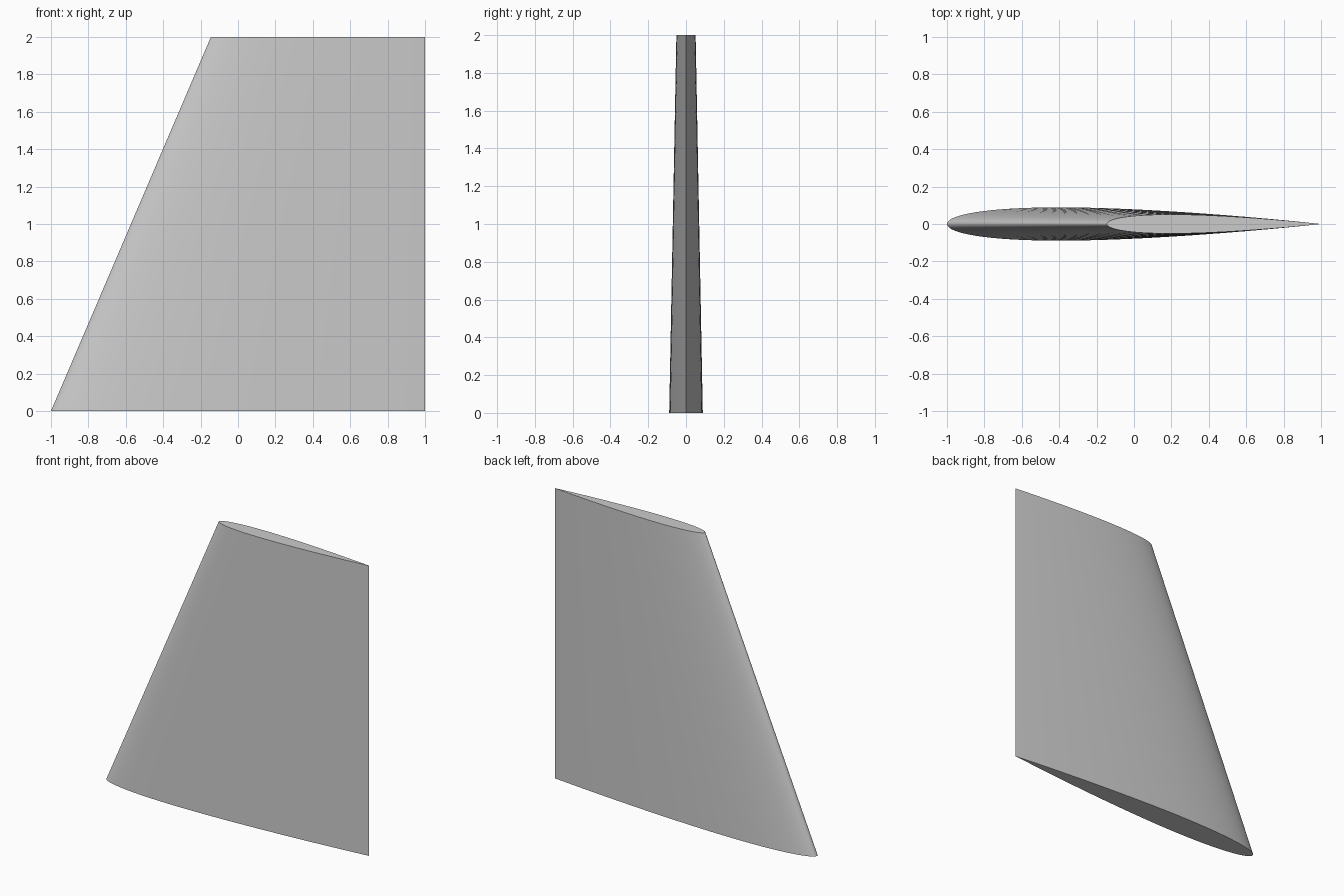
import bpy, bmesh, math

cube = bpy.data.objects.get("Cube")
if cube:
    bpy.data.objects.remove(cube, do_unlink=True)

HEIGHT, TRAILING_X = 2.0, 1.0
ROOT_CHORD, TIP_CHORD = 2.0, 1.145
THICKNESS = 0.089
STEPS = 40

grey = bpy.data.materials.new("plain grey")
grey.use_nodes = True
colour = (0.6, 0.6, 0.6, 1)
grey.diffuse_color = colour
grey.node_tree.nodes["Principled BSDF"].inputs["Base Color"].default_value = colour


def half_thickness(t):
    """Symmetric airfoil with a closed trailing edge, t from nose to tail."""
    return 5 * THICKNESS * (0.2969 * math.sqrt(t) - 0.126 * t - 0.3516 * t**2
                            + 0.2843 * t**3 - 0.1036 * t**4)


def section(bm, chord, z):
    """Closed ring of vertices: tail, +y side, nose, -y side."""
    ring = []
    for i in range(2 * STEPS):
        a = math.pi * i / STEPS
        t = (1 + math.cos(a)) / 2
        side = 1 if i <= STEPS else -1
        y = 0 if i % STEPS == 0 else side * half_thickness(t) * chord
        ring.append(bm.verts.new((TRAILING_X - chord * (1 - t), y, z)))
    return ring


# Tapered fin: skin between root and tip sections, with flat end caps
bm = bmesh.new()
root = section(bm, ROOT_CHORD, 0)
tip = section(bm, TIP_CHORD, HEIGHT)
for i in range(len(root)):
    j = (i + 1) % len(root)
    bm.faces.new((root[i], root[j], tip[j], tip[i]))
bm.faces.new(root[::-1])
bm.faces.new(tip)
bmesh.ops.recalc_face_normals(bm, faces=bm.faces)
mesh = bpy.data.meshes.new("tapered_fin")
bm.to_mesh(mesh)
bm.free()
mesh.materials.append(grey)

fin = bpy.data.objects.new("tapered_fin", mesh)
bpy.context.collection.objects.link(fin)
bpy.ops.object.select_all(action="DESELECT")
fin.select_set(True)
bpy.context.view_layer.objects.active = fin
bpy.ops.object.shade_smooth_by_angle(angle=math.radians(40))
